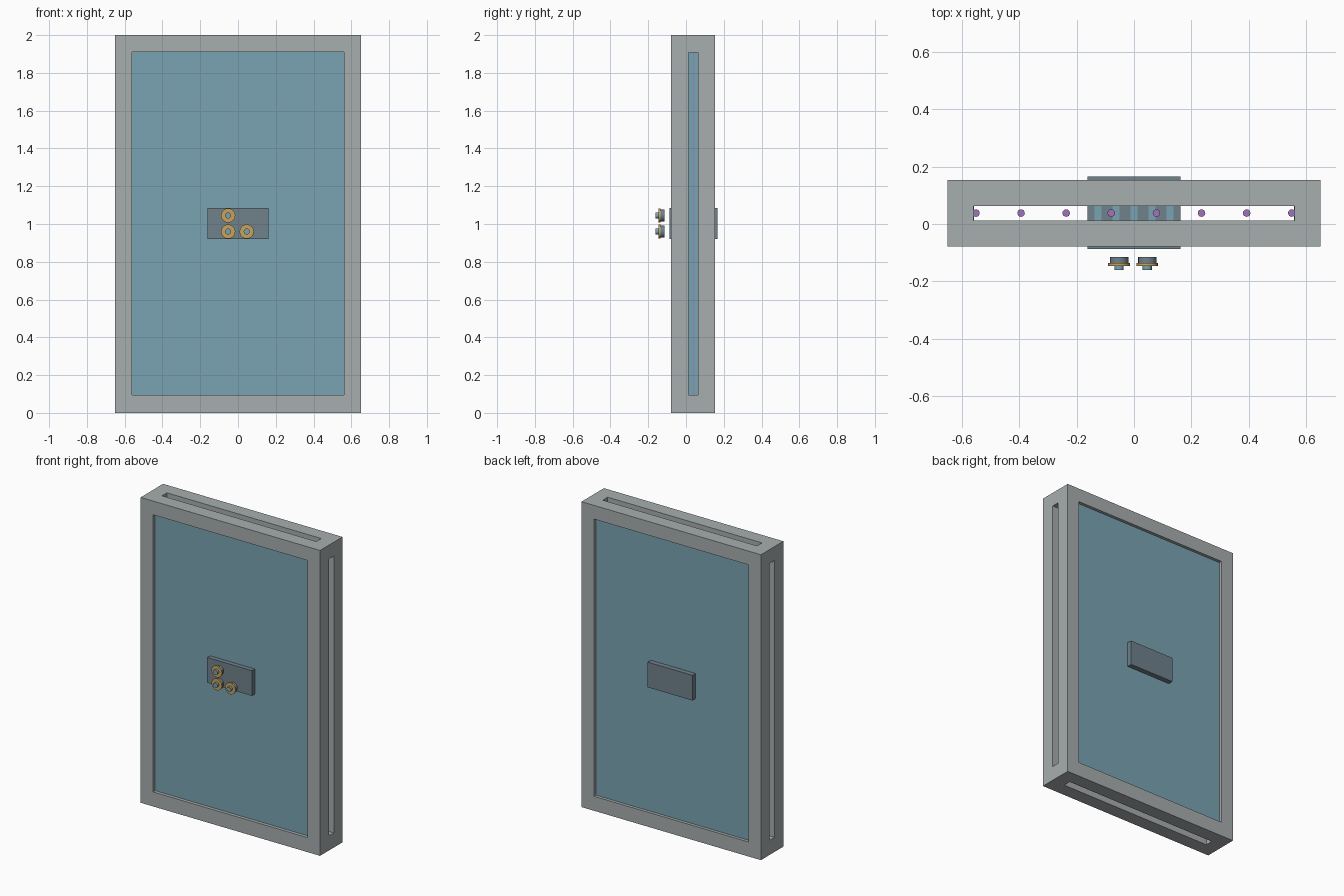
import bpy
from math import pi

old = bpy.data.objects.get("Cube")
if old:
    bpy.data.objects.remove(old, do_unlink=True)


def material(name, r, g, b):
    m = bpy.data.materials.new(name)
    m.use_nodes = True
    m.diffuse_color = (r, g, b, 1)
    bsdf = m.node_tree.nodes["Principled BSDF"]
    bsdf.inputs["Base Color"].default_value = (r, g, b, 1)
    bsdf.inputs["Roughness"].default_value = 0.8
    return m


GREY = material("frame grey", 0.39, 0.42, 0.43)
BLUE = material("panel blue", 0.195, 0.37, 0.456)
SLATE = material("slate", 0.16, 0.22, 0.26)
GOLD = material("ring gold", 0.58, 0.37, 0.11)
PURPLE = material("rod purple", 0.35, 0.17, 0.49)


def box(name, x, y, z, mat):
    """Box from (min, max) ranges."""
    mid = [(a + b) / 2 for a, b in (x, y, z)]
    bpy.ops.mesh.primitive_cube_add(size=1, location=mid)
    ob = bpy.context.object
    ob.name = name
    ob.scale = [b - a for a, b in (x, y, z)]
    bpy.ops.object.transform_apply(location=False, rotation=False)
    ob.data.materials.append(mat)
    return ob


def disc(name, x, z, radius, y, mat):
    """Cylinder along y."""
    bpy.ops.mesh.primitive_cylinder_add(
        vertices=16, radius=radius, depth=y[1] - y[0],
        location=(x, sum(y) / 2, z), rotation=(pi / 2, 0, 0))
    ob = bpy.context.object
    ob.name = name
    ob.data.materials.append(mat)
    bpy.ops.object.shade_smooth_by_angle()


def cut(ob, cutter):
    mod = ob.modifiers.new("cut", "BOOLEAN")
    mod.operation = "DIFFERENCE"
    mod.solver = "EXACT"
    mod.object = cutter
    bpy.context.view_layer.objects.active = ob
    bpy.ops.object.modifier_apply(modifier=mod.name)
    bpy.data.objects.remove(cutter, do_unlink=True)


# Frame with the main opening and a slot through each pair of edges
WX, WZ, SLOT = (-0.56, 0.56), (0.095, 1.91), (0.012, 0.063)
frame = box("frame", (-0.65, 0.65), (-0.079, 0.153), (0, 2), GREY)
cut(frame, box("opening_cutter", WX, (-1, 1), WZ, GREY))
cut(frame, box("top_slot_cutter", (-0.559, 0.559), SLOT, (-1, 3), GREY))
cut(frame, box("side_slot_cutter", (-1, 1), SLOT, (0.096, 1.909), GREY))

# Hollow panel, open at top and bottom
box("front_panel", WX, (-0.057, 0.011), WZ, BLUE)
box("back_panel", WX, (0.064, 0.133), WZ, BLUE)
for side, s in (("left", 1), ("right", -1)):
    box(side + "_panel_edge", sorted((s * 0.5585, s * 0.563)), SLOT, WZ, BLUE)

# Upright rods inside the panel
for i in range(8):
    bpy.ops.mesh.primitive_cylinder_add(
        vertices=16, radius=0.013, depth=1.81,
        location=(-0.551 + i * 0.1573, 0.038, 1.0))
    rod = bpy.context.object
    rod.name = f"rod_{i + 1}"
    rod.data.materials.append(PURPLE)
    bpy.ops.object.shade_smooth_by_angle()

# Lock block through the panel, with blue stripes on its top
LOCK_X = 0.162
box("lock_block", (-LOCK_X, LOCK_X), (-0.087, 0.166), (0.92, 1.085), SLATE)
for i in range(-2, 3):
    x = i * 0.063
    box(f"lock_stripe_{i + 3}", (x - 0.012, x + 0.012), SLOT, (1.084, 1.089), BLUE)

# Buttons standing off the front of the lock
for i, (x, z) in enumerate(((-0.052, 1.045), (-0.052, 0.96), (0.046, 0.96))):
    disc(f"button_body_{i + 1}", x, z, 0.032, (-0.137, -0.115), SLATE)
    disc(f"button_ring_{i + 1}", x, z, 0.038, (-0.146, -0.136), GOLD)
    disc(f"button_stem_{i + 1}", x, z, 0.016, (-0.161, -0.145), BLUE)
